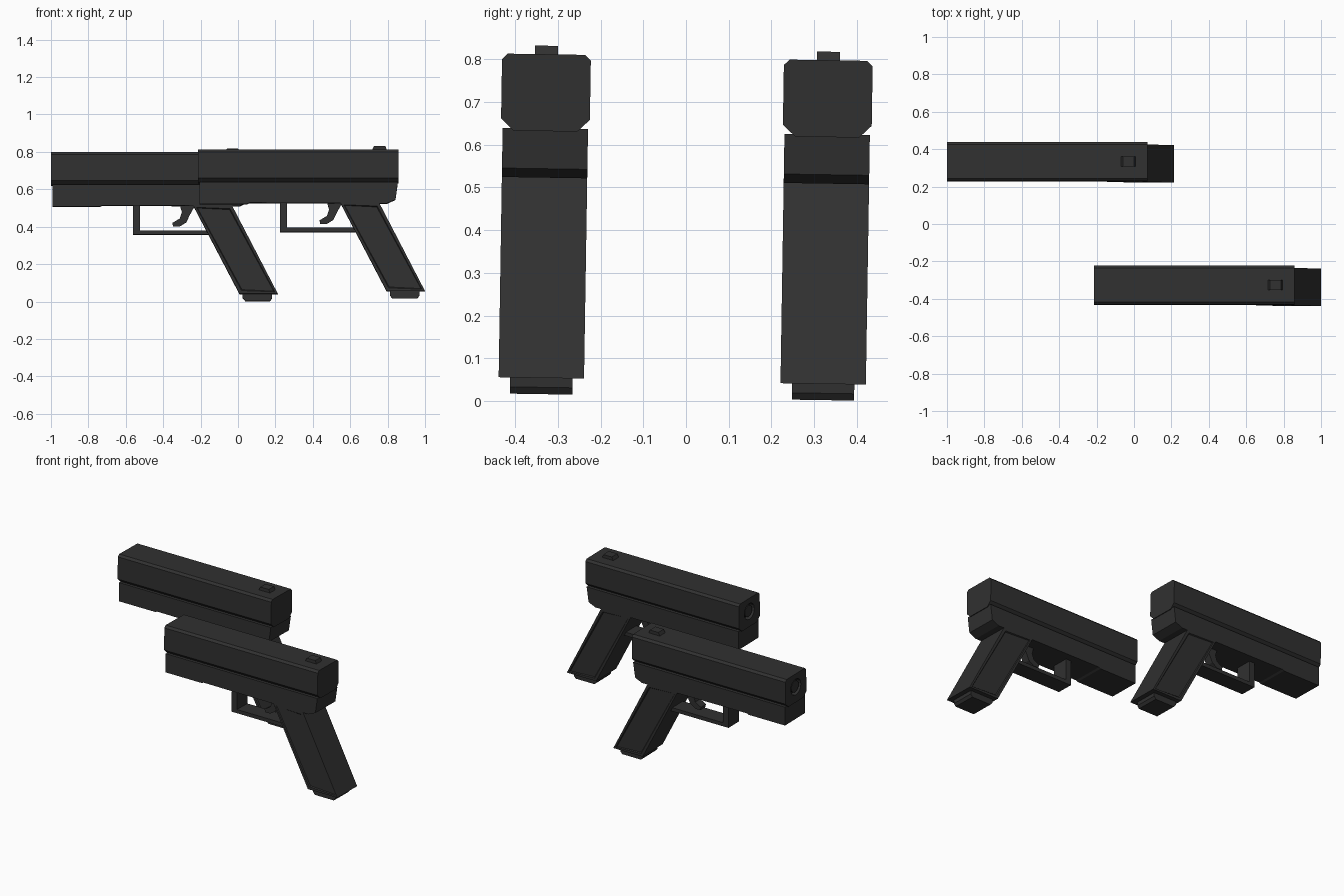
import bpy, bmesh, math
from mathutils import Matrix, Vector

if "Cube" in bpy.data.objects:
    bpy.data.objects.remove(bpy.data.objects["Cube"])

mat = bpy.data.materials.new("dark_metal")
mat.diffuse_color = (0.03, 0.03, 0.03, 1)
mat.use_nodes = True
mat.node_tree.nodes["Principled BSDF"].inputs["Base Color"].default_value = mat.diffuse_color
parts = []


def finish(name, bm):
    bmesh.ops.recalc_face_normals(bm, faces=bm.faces)
    me = bpy.data.meshes.new(name)
    bm.to_mesh(me)
    bm.free()
    me.materials.append(mat)
    ob = bpy.data.objects.new(name, me)
    bpy.context.collection.objects.link(ob)
    parts.append(ob)
    return ob


def extrude(points, vec):
    """Prism from a closed outline, extruded along vec."""
    bm = bmesh.new()
    f = bm.faces.new([bm.verts.new(p) for p in points])
    r = bmesh.ops.extrude_face_region(bm, geom=[f])
    vs = [g for g in r["geom"] if isinstance(g, bmesh.types.BMVert)]
    bmesh.ops.translate(bm, vec=Vector(vec), verts=vs)
    bmesh.ops.recalc_face_normals(bm, faces=bm.faces)
    return bm


def side_prism(outline, half):
    return extrude([(x, -half, z) for x, z in outline], (0, 2 * half, 0))


# slide: octagon-like section swept front to back, with a muzzle recess
half = [(0.075, 0.63), (0.104, 0.658), (0.104, 0.797), (0.091, 0.81)]
section = half + [(-y, z) for y, z in reversed(half)]
slide = finish("slide", extrude([(-0.213, y, z) for y, z in section], (1.072, 0, 0)))

bm = bmesh.new()
bmesh.ops.create_cone(bm, cap_ends=True, segments=16, radius1=0.05, radius2=0.05, depth=0.06,
                      matrix=Matrix.Translation((-0.213, 0, 0.727)) @ Matrix.Rotation(math.pi / 2, 4, 'Y'))
cutter = finish("muzzle_cutter", bm)
parts.remove(cutter)
mod = slide.modifiers.new("muzzle", 'BOOLEAN')
mod.operation, mod.object, mod.solver = 'DIFFERENCE', cutter, 'EXACT'
deps = bpy.context.evaluated_depsgraph_get()
baked = bpy.data.meshes.new_from_object(slide.evaluated_get(deps))
slide.modifiers.clear()
slide.data = baked
bpy.data.objects.remove(cutter)

# barrel tip inside the recess
bm = bmesh.new()
bmesh.ops.create_cone(bm, cap_ends=True, segments=16, radius1=0.036, radius2=0.036, depth=0.03,
                      matrix=Matrix.Translation((-0.192, 0, 0.727)) @ Matrix.Rotation(math.pi / 2, 4, 'Y'))
finish("barrel_tip", bm)

# frame under the slide, with a slightly deeper front block
finish("frame", side_prism([(-0.205, 0.636), (-0.205, 0.519), (0.05, 0.519), (0.062, 0.525),
                            (0.795, 0.521), (0.842, 0.542), (0.855, 0.636)], 0.1))

# rear sight
finish("rear_sight", side_prism([(0.715, 0.805), (0.728, 0.83), (0.787, 0.83), (0.797, 0.805)], 0.027))

# raked grip with shallow recessed panels on both sides
bm = side_prism([(0.548, 0.524), (0.755, 0.524), (1.0, 0.052), (0.795, 0.052)], 0.1)
sides = [f for f in bm.faces if abs(f.normal.y) > 0.9]
bmesh.ops.inset_individual(bm, faces=sides, thickness=0.02, depth=0)
bmesh.ops.inset_individual(bm, faces=sides, thickness=0.006, depth=-0.006)
finish("grip", bm)

# magazine base plate, tapered at the bottom
finish("base_plate", side_prism([(0.812, 0.055), (0.97, 0.055), (0.97, 0.03), (0.958, 0.014),
                                 (0.826, 0.014), (0.812, 0.03)], 0.073))

# trigger guard
finish("trigger_guard", side_prism([(0.225, 0.53), (0.225, 0.369), (0.64, 0.369), (0.64, 0.392),
                                    (0.262, 0.392), (0.262, 0.53)], 0.052))

# curved trigger
finish("trigger", side_prism([(0.475, 0.53), (0.487, 0.49), (0.475, 0.455), (0.436, 0.432), (0.44, 0.413),
                              (0.475, 0.413), (0.51, 0.435), (0.532, 0.48), (0.56, 0.53)], 0.025))

# place the first pistol and a copy, both leaning very slightly
lean = Matrix.Translation((0, 0, 0.6)) @ Matrix.Rotation(-0.016, 4, 'X') @ Matrix.Translation((0, 0, -0.6))
for ob in parts:
    twin = ob.copy()
    twin.name = ob.name + "_second"
    bpy.context.collection.objects.link(twin)
    ob.matrix_world = Matrix.Translation((0, -0.33, 0.002)) @ lean
    twin.matrix_world = Matrix.Translation((-0.787, 0.33, -0.012)) @ lean
